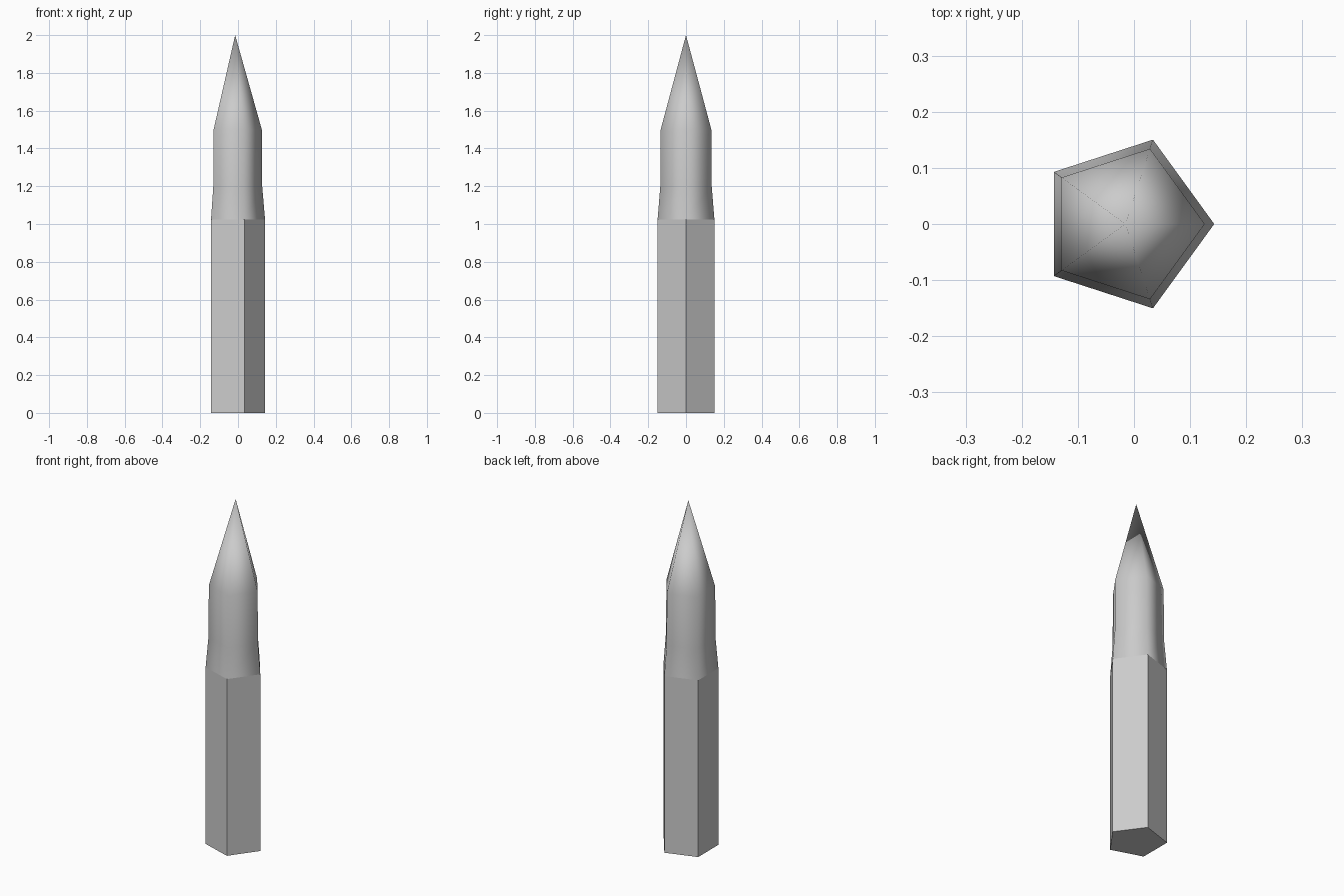
import bpy, bmesh
from math import cos, sin, tau

if "Cube" in bpy.data.objects:
    bpy.data.objects.remove(bpy.data.objects["Cube"])

SIDES = 5
CENTRE_X = -0.015   # shifts the pentagon so its bounds centre on x = 0
TIP_Z = 2.0
# (height, corner radius) of each pentagonal ring
PROFILE = [(0.0, 0.158), (1.025, 0.158), (1.2, 0.143), (1.5, 0.141)]


def ring(bm, z, r):
    return [bm.verts.new((CENTRE_X + r * cos(tau * i / SIDES),
                          r * sin(tau * i / SIDES), z)) for i in range(SIDES)]


bm = bmesh.new()
rings = [ring(bm, z, r) for z, r in PROFILE]

# flat base
bm.faces.new(rings[0][::-1])

# flat-sided shaft, then the smooth neck and shoulder
for level, (low, high) in enumerate(zip(rings, rings[1:])):
    for i in range(SIDES):
        j = (i + 1) % SIDES
        face = bm.faces.new((low[i], low[j], high[j], high[i]))
        face.smooth = level > 0

# smooth pointed tip
tip = bm.verts.new((CENTRE_X, 0, TIP_Z))
for i in range(SIDES):
    face = bm.faces.new((rings[-1][i], rings[-1][(i + 1) % SIDES], tip))
    face.smooth = True

# crisp line where the shaft meets the neck
for edge in bm.edges:
    if all(v in rings[1] for v in edge.verts):
        edge.smooth = False

mesh = bpy.data.meshes.new("pointed_stake")
bm.to_mesh(mesh)
bm.free()
stake = bpy.data.objects.new("pointed_stake", mesh)
bpy.context.collection.objects.link(stake)
